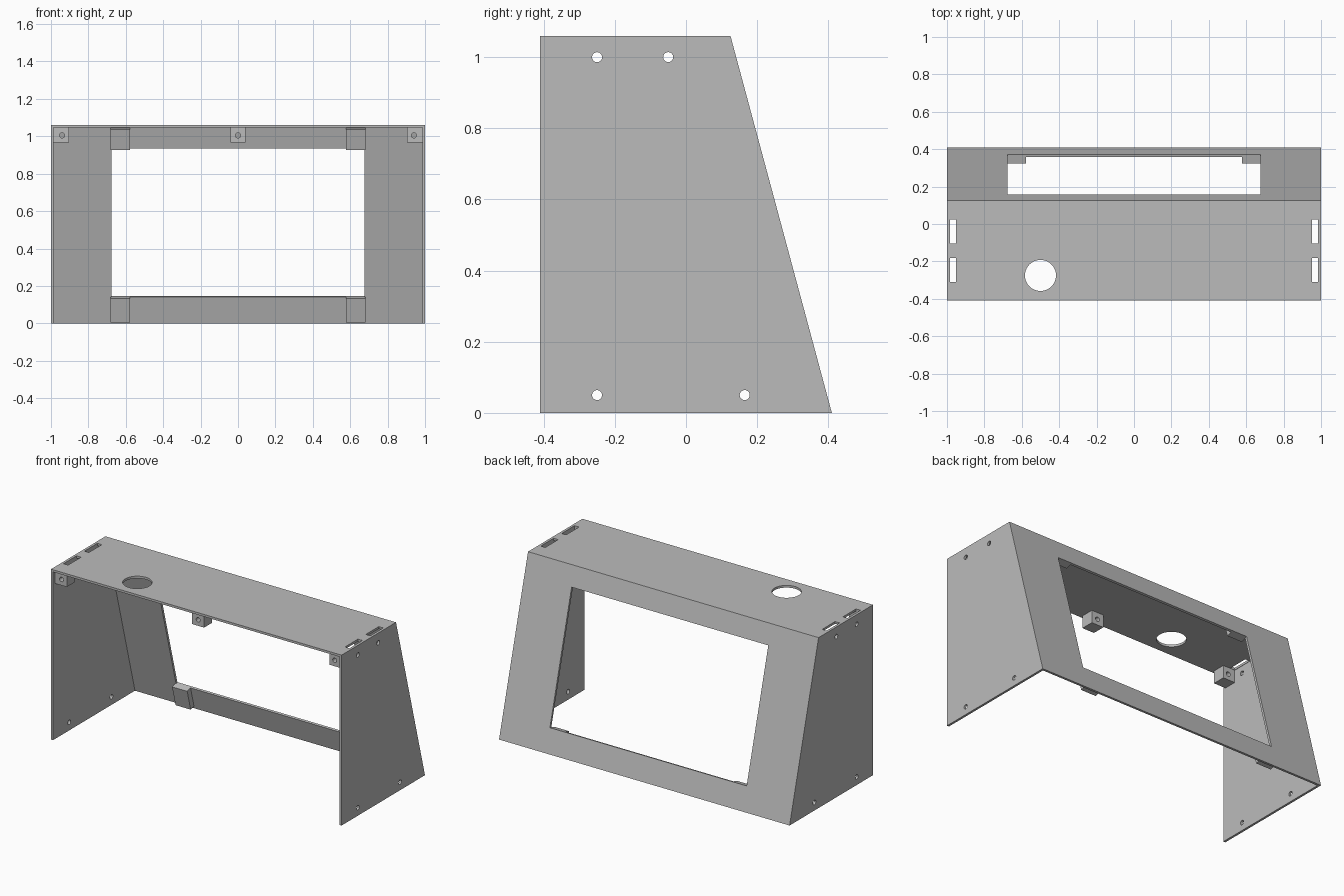
import bpy, bmesh
from mathutils import Matrix, Vector

cube = bpy.data.objects.get("Cube")
if cube:
    bpy.data.objects.remove(cube, do_unlink=True)

GREY = (0.50, 0.50, 0.50, 1)
mat = bpy.data.materials.new("plain grey")
mat.use_nodes = True
mat.diffuse_color = GREY
mat.node_tree.nodes["Principled BSDF"].inputs["Base Color"].default_value = GREY

W, H, FRONT, BACK, RIDGE, T = 1.0, 1.06, -0.41, 0.41, 0.125, 0.014
up = Vector((0, RIDGE - BACK, H)).normalized()
inward = Vector((0, -up.z, up.y))


def slope(z, depth):
    """Point on the sloped back at height z, pushed inward by depth."""
    return Vector((0, BACK + (RIDGE - BACK) * z / H, z)) + inward * depth


def finish(bm, name):
    bmesh.ops.recalc_face_normals(bm, faces=bm.faces)
    mesh = bpy.data.meshes.new(name)
    bm.to_mesh(mesh)
    bm.free()
    mesh.materials.append(mat)
    ob = bpy.data.objects.new(name, mesh)
    bpy.context.collection.objects.link(ob)
    return ob


def prism(name, profile, x0, x1):
    """Extrude a side profile of points between two x positions."""
    bm = bmesh.new()
    face = bm.faces.new([bm.verts.new((x0, p[1], p[2])) for p in profile])
    new = bmesh.ops.extrude_face_region(bm, geom=[face])["geom"]
    bmesh.ops.translate(bm, vec=(x1 - x0, 0, 0),
                        verts=[v for v in new if isinstance(v, bmesh.types.BMVert)])
    return finish(bm, name)


def box(name, x0, x1, y0, y1, z0, z1):
    return prism(name, [(0, y0, z0), (0, y1, z0), (0, y1, z1), (0, y0, z1)], x0, x1)


def slope_box(name, x0, x1, z0, z1, d0, d1):
    return prism(name, [slope(z0, d0), slope(z1, d0), slope(z1, d1), slope(z0, d1)], x0, x1)


def rod(centre, axis, radius, length, sides=32):
    bm = bmesh.new()
    turn = Vector(axis).to_track_quat("Z", "Y").to_matrix().to_4x4()
    bmesh.ops.create_cone(bm, cap_ends=True, segments=sides, radius1=radius, radius2=radius,
                          depth=length, matrix=Matrix.Translation(centre) @ turn)
    return finish(bm, "cutter")


def cut(ob, cutter):
    cutter.hide_render = True
    mod = ob.modifiers.new("cut", "BOOLEAN")
    mod.operation, mod.solver, mod.object = "DIFFERENCE", "EXACT", cutter
    bpy.context.view_layer.objects.active = ob
    bpy.ops.object.modifier_apply(modifier=mod.name)
    bpy.data.objects.remove(cutter, do_unlink=True)


# Housing: solid wedge hollowed out, open at front and bottom
housing = prism("housing", [(0, FRONT, 0), (0, BACK, 0), (0, RIDGE, H), (0, FRONT, H)], -W, W)
low = slope(-0.2, T)
ceiling = slope(0, T)
ceiling = ceiling + up * ((H - T - ceiling.z) / up.z)
cut(housing, prism("cutter", [(0, -0.6, low.z), low, ceiling, (0, -0.6, ceiling.z)], T - W, W - T))

# Window in the sloped back
cut(housing, slope_box("cutter", -0.677, 0.677, 0.145, 0.938, -0.1, 0.1))

# Round opening and side slots in the top
cut(housing, rod((-0.5, -0.275, H), (0, 0, 1), 0.083, 0.1, 64))
for side in (-1, 1):
    for y in (-0.31, -0.105):
        x0, x1 = sorted((side * 0.953, side * 0.984))
        cut(housing, box("cutter", x0, x1, y, y + 0.128, H - 0.05, H + 0.05))

# Screw holes through both sides
for y, z in ((-0.25, 1.0), (-0.05, 1.0), (-0.25, 0.05), (0.165, 0.05)):
    for side in (-1, 1):
        cut(housing, rod((side * W, y, z), (1, 0, 0), 0.014, 0.06))

# Drilled cubes under the front edge of the top
for name, x in (("right", -0.945), ("middle", 0), ("left", 0.945)):
    tab = box(name + "_front_tab", x - 0.041, x + 0.041, -0.392, -0.312, 0.968, H - T)
    cut(tab, rod((x * 0.995, -0.35, 1.005), (0, 1, 0), 0.014, 0.2))

# Drilled mounting blocks on the inside of the sloped back
for name, side in (("right", -1), ("left", 1)):
    x0, x1 = sorted((side * 0.577, side * 0.681))
    for level, z0, z1, hole in (("lower", 0.018, 0.145, 0.074), ("upper", 0.938, 1.048, 0.978)):
        block = slope_box(f"{level}_{name}_block", x0, x1, z0, z1, T - 0.0005, 0.048)
        cut(block, rod(slope(hole, 0.06), inward, 0.012, 0.07))
